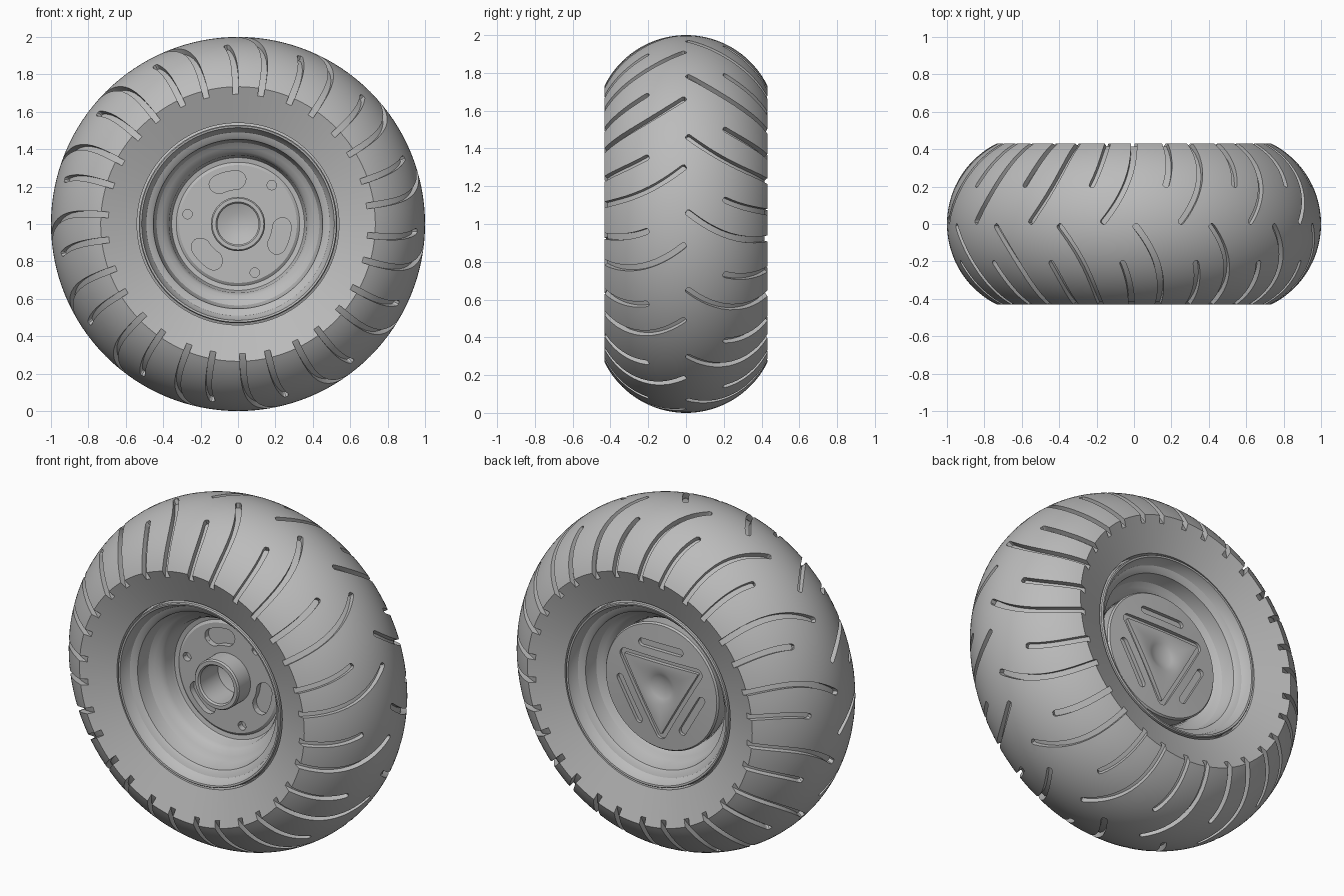
import bpy, bmesh
from math import sin, cos, pi, radians, sqrt
from mathutils import Vector, Matrix

if "Cube" in bpy.data.objects:
    bpy.data.objects.remove(bpy.data.objects["Cube"])

grey = bpy.data.materials.new("plain_grey")
grey.use_nodes = True
colour = (0.5, 0.5, 0.5, 1)
grey.diffuse_color = colour
grey.node_tree.nodes["Principled BSDF"].inputs["Base Color"].default_value = colour

CENTRE_Z = 1.0      # axle height
TREAD_R = 0.481     # radius of the tread cross-section
CORE_R = 1 - TREAD_R
EDGE = 1.107        # tread angle at the shoulder


def to_object(name, bm):
    bmesh.ops.recalc_face_normals(bm, faces=bm.faces[:])
    mesh = bpy.data.meshes.new(name)
    bm.to_mesh(mesh)
    bm.free()
    mesh.materials.append(grey)
    obj = bpy.data.objects.new(name, mesh)
    obj.location.z = CENTRE_Z
    bpy.context.collection.objects.link(obj)
    return obj


def lathe(name, profile, steps=128):
    """Spin a closed (radius, y) outline around the axle."""
    bm = bmesh.new()
    verts = [bm.verts.new((r, y, 0)) for r, y in profile]
    edges = [bm.edges.new((verts[i - 1], v)) for i, v in enumerate(verts)]
    bmesh.ops.spin(bm, geom=verts + edges, cent=(0, 0, 0), axis=(0, 1, 0),
                   angle=2 * pi, steps=steps)
    bmesh.ops.remove_doubles(bm, verts=bm.verts[:], dist=0.0001)
    bmesh.ops.dissolve_degenerate(bm, edges=bm.edges[:], dist=0.0001)
    return to_object(name, bm)


def polar(r, angle, y):
    return Vector((r * cos(angle), y, r * sin(angle)))


def channel(bm, frames, closed=False):
    """Sweep a box section through (centre, half width, half height) frames."""
    rings = [[bm.verts.new(c + a * s + b * n) for a, b in
              ((-1, -1), (1, -1), (1, 1), (-1, 1))] for c, s, n in frames]
    pairs = list(zip(rings, rings[1:]))
    if closed:
        pairs.append((rings[-1], rings[0]))
    else:
        bm.faces.new(rings[0])
        bm.faces.new(rings[-1])
    for p, q in pairs:
        for i in range(4):
            j = (i + 1) % 4
            bm.faces.new((p[i], p[j], q[j], q[i]))


def rounded(d, w):
    """Half width at distance d from a round end."""
    return w if d >= w else w * sqrt(max(0.06, 1 - (1 - d / w) ** 2))


def slot(bm, path, w, depth, n=24):
    """Round-ended slot along path(u), on a face square to the axle."""
    points = [path(0.5 - 0.5 * cos(pi * i / n)) for i in range(n + 1)]
    frames = []
    for i, p in enumerate(points):
        along = points[min(i + 1, n)] - points[max(i - 1, 0)]
        side = along.cross(Vector((0, 1, 0))).normalized()
        d = min((p - points[0]).length, (p - points[-1]).length)
        frames.append((p, side * rounded(d, w), Vector((0, depth, 0))))
    channel(bm, frames)


def carve(target, bm):
    cutter = to_object("cutter", bm)
    cutter.hide_render = True
    mod = target.modifiers.new("carve", "BOOLEAN")
    mod.operation = "DIFFERENCE"
    mod.solver = "EXACT"
    mod.object = cutter
    bpy.context.view_layer.objects.active = target
    bpy.ops.object.modifier_apply(modifier=mod.name)
    bpy.data.objects.remove(cutter)


# Tyre: round tread and dished sidewalls
arc = [EDGE * (i / 20 - 1) for i in range(41)]
tyre = lathe("tyre", [(CORE_R + TREAD_R * cos(a), TREAD_R * sin(a)) for a in arc]
             + [(0.54, 0.358), (0.54, -0.358)])


# Tread grooves: curved, alternately long and short, staggered between sides
def tread_point(a, phase, side):
    t = min(sin(a) / sin(EDGE), 1)
    angle = phase - radians(10) * (1 - (1 - t) ** 2)
    return polar(CORE_R + TREAD_R * cos(a), angle, side * TREAD_R * sin(a)), angle


def tread_groove(bm, start, phase, side, w=0.016, n=16):
    angles = [start + (1.3 - start) * (i / n) ** 2 for i in range(1, n + 1)]
    tip = tread_point(start, phase, side)[0]
    frames = []
    for a in angles:
        p, turn = tread_point(a, phase, side)
        along = tread_point(a + 0.01, phase, side)[0] - tread_point(a - 0.01, phase, side)[0]
        normal = polar(cos(a), turn, side * sin(a))
        across = along.cross(normal).normalized()
        frames.append((p, across * rounded((p - tip).length, w), normal * 0.03))
    channel(bm, frames)


bm = bmesh.new()
for side, first in ((-1, -6), (1, 4)):
    for k in range(15):
        tread_groove(bm, 0.0, radians(first + 24 * k), side)
        tread_groove(bm, 0.42, radians(first + 11 + 24 * k), side)
carve(tyre, bm)

# Rim: same stepped barrel on both sides, deep web at the front
barrel = [(0.55, 0.30), (0.53, 0.31), (0.53, 0.36), (0.525, 0.367), (0.515, 0.365),
          (0.507, 0.335), (0.49, 0.31), (0.465, 0.30), (0.453, 0.29), (0.447, 0.25),
          (0.435, 0.215), (0.41, 0.195), (0.385, 0.18), (0.368, 0.15)]
web = [(0.362, 0.10), (0.355, 0.085), (0.33, 0.08), (0.315, 0.09), (0.11, 0.09),
       (0.11, 0.03), (0.06, 0.012), (0, 0.005)]
rim = lathe("rim", [(r, -y) for r, y in barrel + web]
            + [(0, 0.12), (0.365, 0.12)] + barrel[::-1])

# Curved slots and bolt holes in the web
bm = bmesh.new()
for k in range(3):
    turn = radians(120 * k)
    slot(bm, lambda u: polar(0.235, turn + radians(80 + 48 * u), -0.09), 0.05, 0.035)
    hole = polar(0.275, turn + radians(49), -0.09)
    slot(bm, lambda u: hole + Vector((0.05 * (u - 0.5), 0, 0)), 0.025, 0.035)
carve(rim, bm)

# Hub: open tube at the front
hub = lathe("hub", [(0.145, -0.08), (0.145, -0.195), (0.138, -0.205), (0.118, -0.205),
                    (0.11, -0.195), (0.11, -0.08)], 64)

# Hub cap at the back, with a dimple
cap = lathe("hub_cap", [(0, 0.11), (0.36, 0.11), (0.37, 0.22), (0.362, 0.23),
                        (0.10, 0.245), (0.07, 0.23), (0.035, 0.221), (0, 0.218)])

# Triangular groove and three straight slots in the cap
bm = bmesh.new()
frames = []
for k in range(3):
    corner = radians(120 * k - 90)
    for step in range(-4, 5):
        out = polar(1, corner + radians(15 * step), 0)
        frames.append((polar(0.27, corner, 0.245) + 0.02 * out, out * 0.014,
                       Vector((0, 0.027, 0))))
    facing = corner + pi
    mid, tangent = polar(0.235, facing, 0.24), polar(1, facing + pi / 2, 0)
    slot(bm, lambda u: mid + tangent * 0.29 * (u - 0.5), 0.022, 0.025)
channel(bm, frames, closed=True)
carve(cap, bm)

# Smooth shading with crisp edges
bpy.ops.object.select_all(action="DESELECT")
for part in (tyre, rim, hub, cap):
    part.select_set(True)
bpy.context.view_layer.objects.active = tyre
bpy.ops.object.shade_smooth_by_angle(angle=radians(30))
